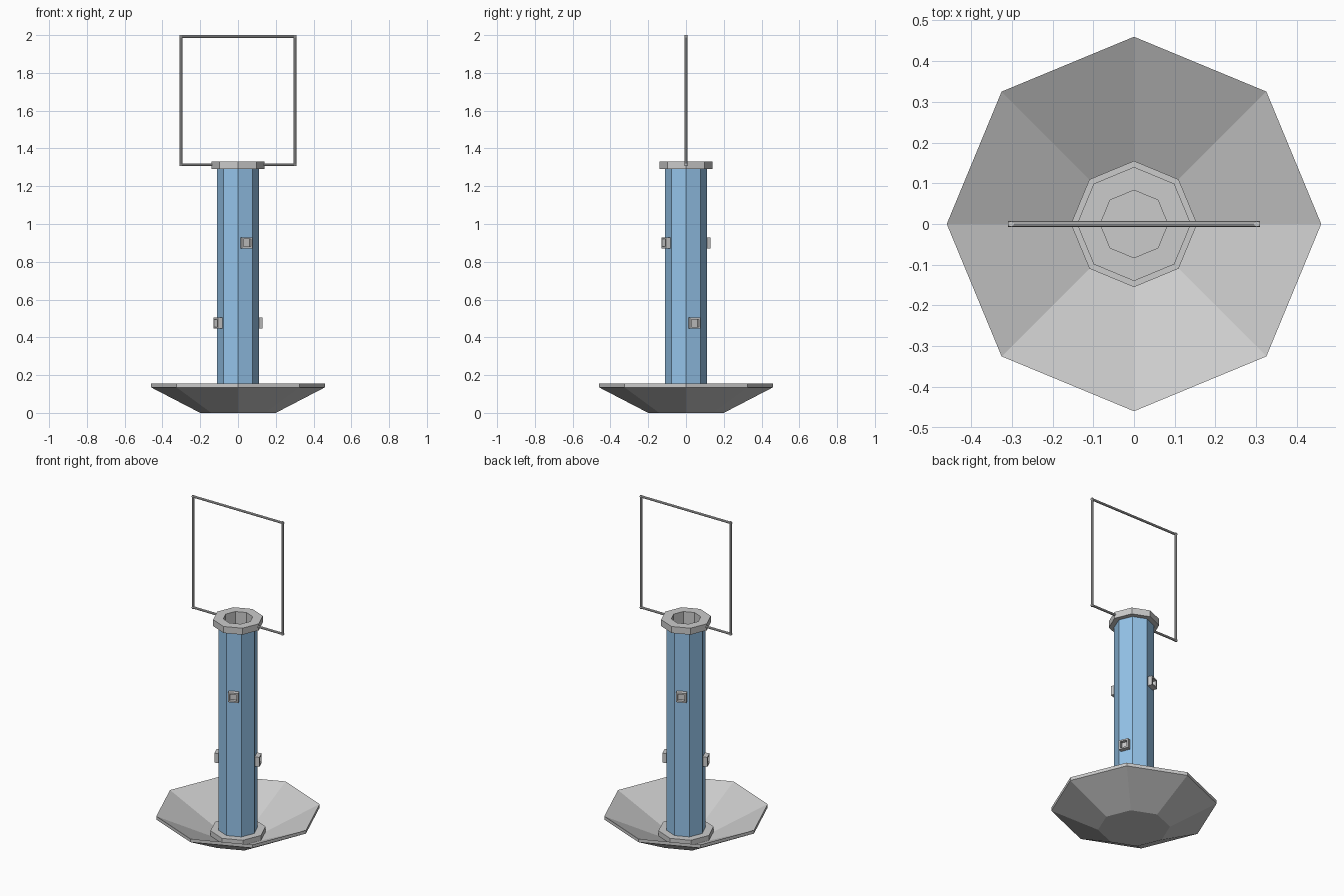
import bpy, bmesh
from math import radians, cos, sin, pi
from mathutils import Matrix, Vector

if "Cube" in bpy.data.objects:
    bpy.data.objects.remove(bpy.data.objects["Cube"])


def make_object(name, bm, material=None):
    bmesh.ops.recalc_face_normals(bm, faces=bm.faces)
    mesh = bpy.data.meshes.new(name)
    bm.to_mesh(mesh)
    bm.free()
    ob = bpy.data.objects.new(name, mesh)
    bpy.context.collection.objects.link(ob)
    if material:
        mesh.materials.append(material)
    return ob


def lathe(name, profile, closed=False, material=None, sides=8):
    """Revolve (radius, z) points into an eight-sided part; radius 0 makes a pole cap."""
    bm = bmesh.new()
    rings = [[bm.verts.new((r * cos(2 * pi * i / sides), r * sin(2 * pi * i / sides), z))
              for i in range(sides)] for r, z in profile]
    pairs = list(zip(rings, rings[1:]))
    if closed:
        pairs.append((rings[-1], rings[0]))
    for a, b in pairs:
        for i in range(sides):
            j = (i + 1) % sides
            bm.faces.new((a[i], a[j], b[j], b[i]))
    if not closed:
        bm.faces.new(rings[0])
        bm.faces.new(rings[-1])
    return make_object(name, bm, material)


def rod(bm, start, end, radius=0.007):
    a, b = Vector(start), Vector(end)
    d = b - a
    turn = d.to_track_quat('Z', 'Y').to_matrix().to_4x4()
    bmesh.ops.create_cone(bm, cap_ends=True, segments=8, radius1=radius, radius2=radius,
                          depth=d.length, matrix=Matrix.Translation((a + b) / 2) @ turn)


def port(name, angle, z, size=0.058, inner=0.4, d=0.128):
    """Square feeding port with a recessed opening, on one face of the tube."""
    bm = bmesh.new()
    bmesh.ops.create_cube(bm, size=1, matrix=Matrix.Diagonal((0.038, size, size, 1)))
    bm.normal_update()
    front = max(bm.faces, key=lambda f: f.calc_center_median().x)
    bmesh.ops.inset_region(bm, faces=[front], thickness=0.0125)
    bmesh.ops.translate(bm, verts=front.verts, vec=(0.0, 0, 0))
    walls = bmesh.ops.extrude_discrete_faces(bm, faces=[front])
    bmesh.ops.translate(bm, verts=walls['faces'][0].verts, vec=(-0.02, 0, 0))
    bmesh.ops.transform(bm, verts=bm.verts, matrix=Matrix.Rotation(radians(angle), 4, 'Z')
                        @ Matrix.Translation((d - 0.019, 0, z)))
    return make_object(name, bm)


blue = bpy.data.materials.new("blue_tube")
blue.diffuse_color = (0.3, 0.55, 0.82, 1)
blue.use_nodes = True
blue.node_tree.nodes["Principled BSDF"].inputs["Base Color"].default_value = blue.diffuse_color

# Seed tray: thin sloped dish with a flat bottom
lathe("tray", [(0.2, 0), (0.46, 0.135), (0.46, 0.155), (0.15, 0.008)])

# Tube wall and its inner lining
lathe("tube", [(0.11, 0.02), (0.11, 1.3), (0.09, 1.3), (0.09, 0.02)], closed=True, material=blue)
lathe("lining", [(0.089, 0.02), (0.089, 1.3), (0.083, 1.3), (0.083, 0.035)])

# Collars at the bottom and top of the tube
lathe("bottom_collar", [(0.155, 0.002), (0.155, 0.042), (0.1, 0.042), (0.1, 0.002)], closed=True)
lathe("top_collar", [(0.14, 1.292), (0.14, 1.332), (0.083, 1.332), (0.083, 1.292)], closed=True)

# Feeding ports: opposite pairs at two heights
for i, (angle, z) in enumerate([(-67.5, 0.9), (112.5, 0.9), (22.5, 0.475), (202.5, 0.475)]):
    port(f"port_{i + 1}", angle, z)

# Hanger: square wire loop ending inside the top collar
bm = bmesh.new()
low, high, half, r = 1.314, 1.993, 0.302, 0.007
for s in (-1, 1):
    rod(bm, (s * 0.11, 0, low), (s * (half + r), 0, low))
    rod(bm, (s * half, 0, low - r), (s * half, 0, high + r))
rod(bm, (-half - r, 0, high), (half + r, 0, high))
make_object("hanger", bm)
